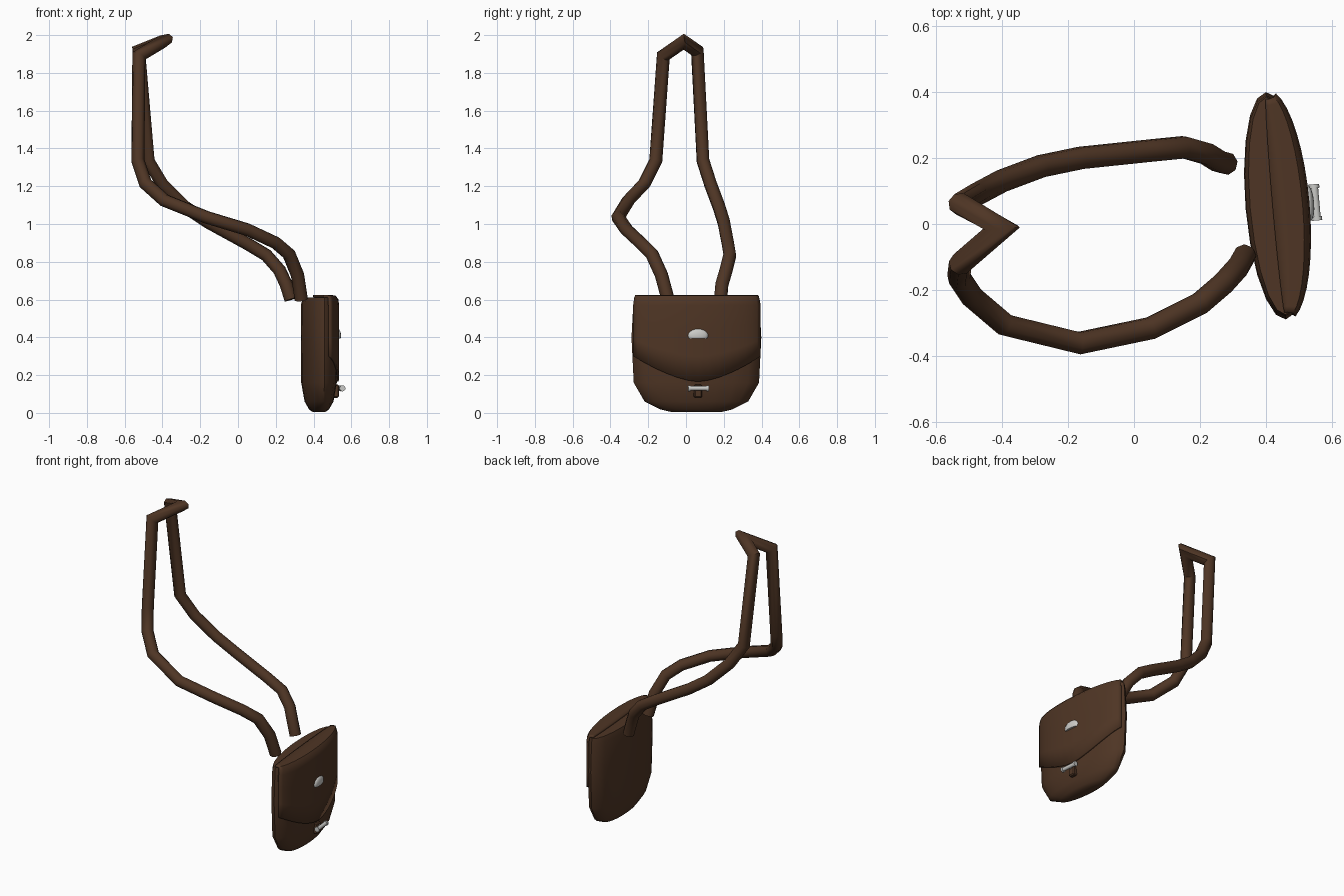
import bpy, bmesh, math
from mathutils import Vector, Matrix

if "Cube" in bpy.data.objects:
    bpy.data.objects.remove(bpy.data.objects["Cube"])


def material(name, rgb):
    m = bpy.data.materials.new(name)
    m.diffuse_color = (*rgb, 1)
    m.use_nodes = True
    m.node_tree.nodes["Principled BSDF"].inputs["Base Color"].default_value = m.diffuse_color
    return m


LEATHER = material("brown leather", (0.078, 0.036, 0.018))
METAL = material("silver metal", (0.6, 0.6, 0.58))
# The pouch hangs slightly turned about the vertical
POUCH = Matrix.Translation((0.429, 0.055, 0)) @ Matrix.Rotation(math.radians(5), 4, 'Z')


def finish(name, bm, mat, place=Matrix(), angle=40):
    bmesh.ops.recalc_face_normals(bm, faces=bm.faces)
    bm.transform(place)
    me = bpy.data.meshes.new(name)
    bm.to_mesh(me)
    bm.free()
    me.materials.append(mat)
    ob = bpy.data.objects.new(name, me)
    bpy.context.collection.objects.link(ob)
    bpy.ops.object.select_all(action='DESELECT')
    bpy.context.view_layer.objects.active = ob
    ob.select_set(True)
    bpy.ops.object.shade_smooth_by_angle(angle=math.radians(angle))
    return ob


def skin(bm, rows, closed):
    for r0, r1 in zip(rows, rows[1:]):
        n = len(r0)
        for i in range(n if closed else n - 1):
            j = (i + 1) % n
            bm.faces.new((r0[i], r0[j], r1[j], r1[i]))


# Pouch body: stacked oval rings (height, half width, half thickness)
bm = bmesh.new()
rings = []
for z, w, t in [(0.004, 0.13, 0.03), (0.018, 0.19, 0.05), (0.06, 0.275, 0.073),
                (0.16, 0.333, 0.09), (0.4, 0.345, 0.092), (0.58, 0.335, 0.09),
                (0.612, 0.33, 0.078)]:
    rings.append([bm.verts.new((t * math.sin(a), w * math.cos(a), z))
                  for a in (k * math.tau / 20 for k in range(20))])
skin(bm, rings, True)
bm.faces.new(rings[0])
bm.faces.new(rings[-1])
finish("pouch_body", bm, LEATHER, POUCH)

# Flap: curved sheet over the outer side, folded across the top
bm = bmesh.new()
cols = []
for k in range(17):
    a = math.radians(15 + 150 * k / 16)
    c, s = math.cos(a), math.sin(a)
    low = 0.165 + 0.135 * abs(c / 0.966) ** 1.6
    col = [(0.096 * s, 0.347 * c, low + (0.57 - low) * f) for f in (0, 0.33, 0.67, 1)]
    col += [(0.092 * s, 0.342 * c, 0.6), (0.078 * s, 0.338 * c, 0.617),
            (0.03 * s, 0.335 * c, 0.618), (-0.01 * s, 0.335 * c, 0.617)]
    cols.append([bm.verts.new(p) for p in col])
skin(bm, cols, False)
flap = finish("flap", bm, LEATHER, POUCH)
mod = flap.modifiers.new("thickness", 'SOLIDIFY')
mod.thickness = 0.012
mod.offset = 0


# Strap: octagonal tube with mitred bends
PATH = [Vector(p) for p in [
    (0.335, -0.095, 0.60), (0.315, -0.13, 0.73), (0.27, -0.18, 0.84), (0.20, -0.24, 0.90),
    (0.05, -0.315, 0.97), (-0.165, -0.36, 1.035), (-0.39, -0.305, 1.125),
    (-0.49, -0.22, 1.215), (-0.53, -0.16, 1.335), (-0.525, -0.12, 1.89),
    (-0.40, -0.012, 1.965), (-0.525, 0.06, 1.915), (-0.475, 0.09, 1.335),
    (-0.40, 0.13, 1.21), (-0.28, 0.175, 1.09), (-0.16, 0.20, 1.01), (0.05, 0.222, 0.895),
    (0.15, 0.232, 0.835), (0.22, 0.212, 0.755), (0.255, 0.19, 0.68), (0.28, 0.183, 0.60)]]
R = 0.035
bm = bmesh.new()
dirs = [(b - a).normalized() for a, b in zip(PATH, PATH[1:])]
side = dirs[0].orthogonal().normalized()
rows = []
for i, p in enumerate(PATH):
    d0, d1 = dirs[max(i - 1, 0)], dirs[min(i, len(dirs) - 1)]
    n = (d0 + d1).normalized()
    up = d0.cross(side)
    row = []
    for k in range(8):
        a = k * math.tau / 8
        o = (side * math.cos(a) + up * math.sin(a)) * R
        slide = -o.dot(n) / d0.dot(n)          # slide along the tube onto the mitre plane
        slide = max(-1.4 * R, min(1.4 * R, slide))
        row.append(bm.verts.new(p + o + d0 * slide))
    rows.append(row)
    side = d0.rotation_difference(d1) @ side
skin(bm, rows, True)
bm.faces.new(rows[0])
bm.faces.new(rows[-1])
finish("shoulder_strap", bm, LEATHER, angle=50)

# Flap button: flattened dome with a cut lower edge
bm = bmesh.new()
bmesh.ops.create_uvsphere(bm, u_segments=16, v_segments=10, radius=1)
bm.transform(Matrix.Translation((0.1, 0, 0.409)) @ Matrix.Diagonal((0.016, 0.054, 0.036, 1)))
cut = bmesh.ops.bisect_plane(bm, geom=bm.verts[:] + bm.edges[:] + bm.faces[:],
                             plane_co=(0, 0, 0.393), plane_no=(0, 0, -1), clear_outer=True)
bmesh.ops.holes_fill(bm, edges=[e for e in bm.edges if e.is_boundary])
finish("flap_button", bm, METAL, POUCH)

# Clasp tab below the flap
bm = bmesh.new()
bmesh.ops.create_cube(bm, size=1)
bm.transform(Matrix.Translation((0.088, 0, 0.115)) @ Matrix.Diagonal((0.032, 0.042, 0.07, 1)))
bmesh.ops.bevel(bm, geom=bm.edges[:], offset=0.006, segments=1, affect='EDGES')
finish("clasp_tab", bm, LEATHER, POUCH, 30)

# Clasp bar with end rims, and the pin that carries it
bm = bmesh.new()
for r, length, y in [(0.012, 0.1, 0), (0.016, 0.012, 0.049), (0.016, 0.012, -0.049)]:
    bmesh.ops.create_cone(bm, cap_ends=True, segments=12, radius1=r, radius2=r, depth=length,
                          matrix=Matrix.Translation((0.12, y, 0.13))
                          @ Matrix.Rotation(math.pi / 2, 4, 'X'))
bmesh.ops.create_cone(bm, cap_ends=True, segments=8, radius1=0.008, radius2=0.008, depth=0.03,
                      matrix=Matrix.Translation((0.105, 0, 0.13))
                      @ Matrix.Rotation(math.pi / 2, 4, 'Y'))
finish("clasp_bar", bm, METAL, POUCH)
